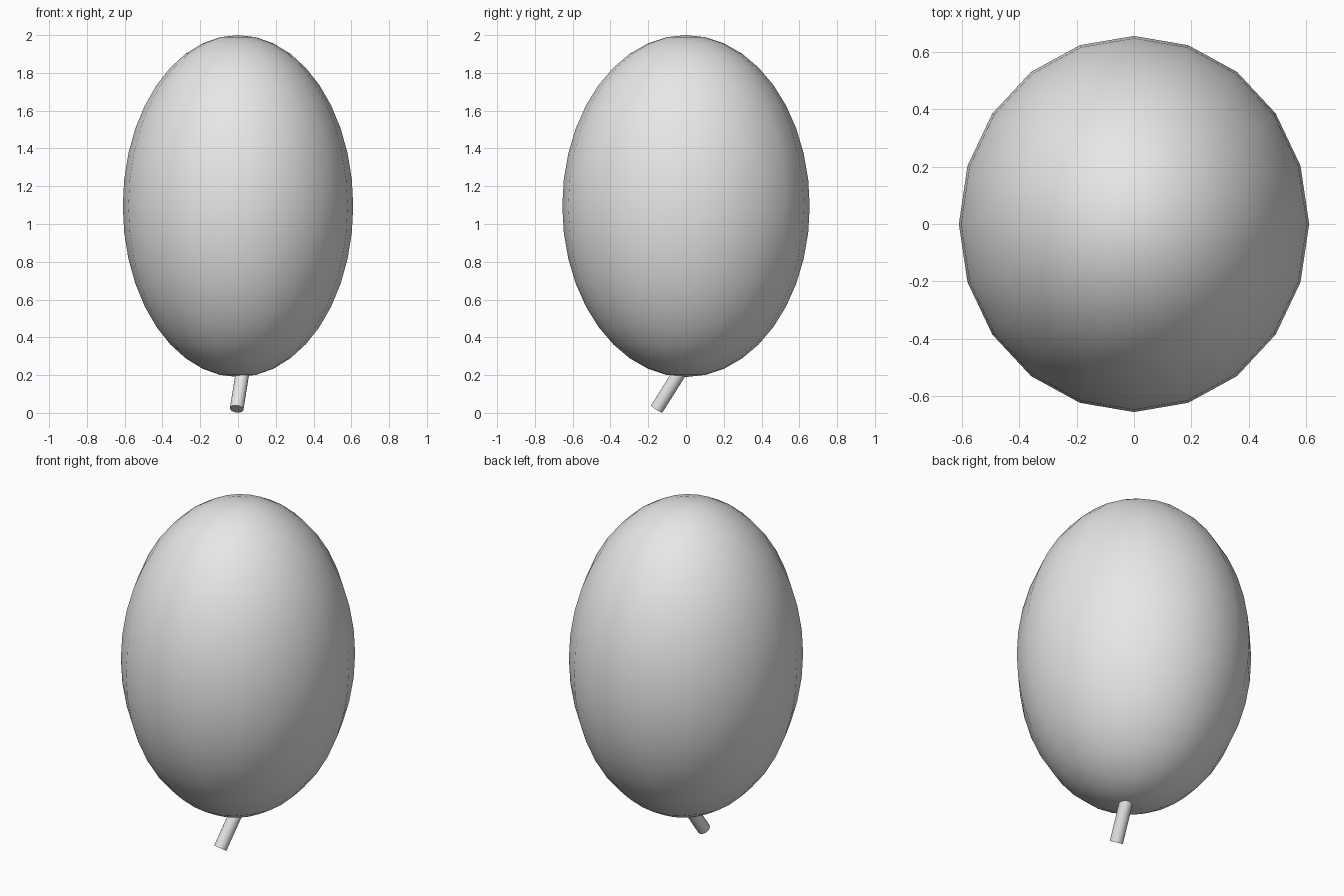
import bpy
from mathutils import Vector

cube = bpy.data.objects.get("Cube")
if cube:
    bpy.data.objects.remove(cube, do_unlink=True)

# Plain grey material shared by both parts
grey = bpy.data.materials.new("light_grey")
grey.use_nodes = True
colour = (0.8, 0.8, 0.8, 1)
grey.diffuse_color = colour
grey.node_tree.nodes["Principled BSDF"].inputs["Base Color"].default_value = colour


def finish(name):
    obj = bpy.context.object
    obj.name = name
    obj.data.materials.append(grey)
    bpy.ops.object.shade_smooth_by_angle()
    return obj


# Egg-shaped body, slightly deeper than wide
bpy.ops.mesh.primitive_uv_sphere_add(segments=20, ring_count=20, radius=1,
                                     location=(0, 0, 1.095))
bpy.context.object.scale = (0.61, 0.655, 0.905)
bpy.ops.object.transform_apply(location=False, rotation=False, scale=True)
finish("body")

# Slanted stem, its upper end buried in the body
foot = Vector((-0.007, -0.155, 0.021))
tip = foot + Vector((0.16, 0.63, 1)) * 0.3
axis = tip - foot
bpy.ops.mesh.primitive_cylinder_add(vertices=20, radius=0.036, depth=axis.length,
                                    location=(foot + tip) / 2,
                                    rotation=axis.to_track_quat("Z", "Y").to_euler())
finish("stem")
